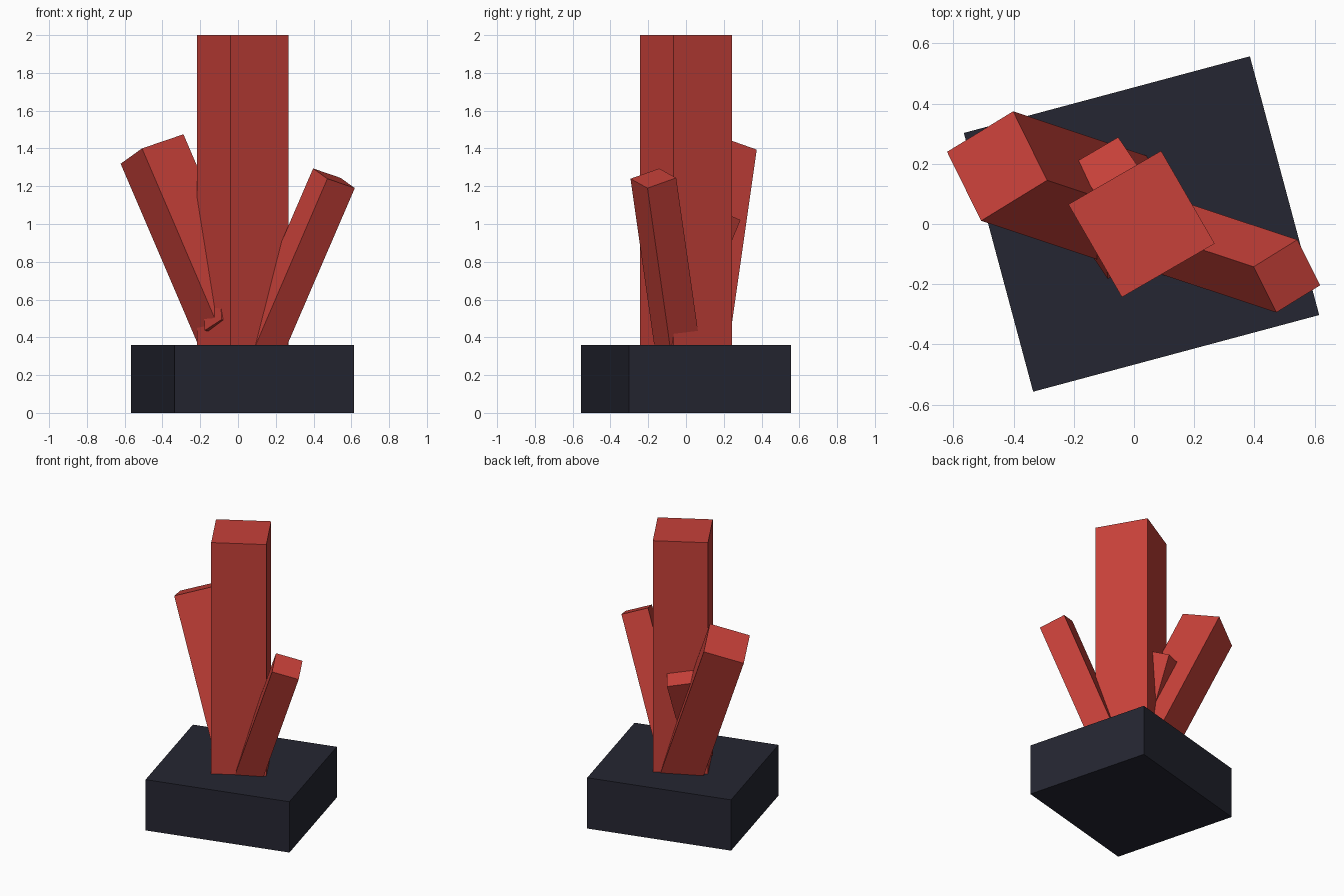
import bpy
import bmesh
from math import radians
from mathutils import Matrix, Vector

old = bpy.data.objects.get("Cube")
if old:
    bpy.data.objects.remove(old, do_unlink=True)


def make_material(name, rgb):
    mat = bpy.data.materials.new(name)
    mat.use_nodes = True
    mat.diffuse_color = (*rgb, 1)
    mat.node_tree.nodes["Principled BSDF"].inputs["Base Color"].default_value = (*rgb, 1)
    return mat


red = make_material("crystal red", (0.57, 0.052, 0.041))
dark = make_material("dark stone", (0.0185, 0.0194, 0.032))


def add_block(name, matrix, mat):
    """Unit cube shaped by a matrix, with flat faces."""
    mesh = bpy.data.meshes.new(name)
    bm = bmesh.new()
    bmesh.ops.create_cube(bm, size=1, matrix=matrix)
    bmesh.ops.recalc_face_normals(bm, faces=bm.faces)
    bm.to_mesh(mesh)
    bm.free()
    mesh.materials.append(mat)
    obj = bpy.data.objects.new(name, mesh)
    bpy.context.collection.objects.link(obj)
    return obj


def upright(name, size, z_bottom, turn, mat):
    """Standing block, turned about the vertical axis."""
    place = Matrix.Translation((0.025, 0, z_bottom + size[2] / 2))
    add_block(name, place @ Matrix.Rotation(radians(turn), 4, "Z")
              @ Matrix.Diagonal((*size, 1)), mat)


def leaning(name, top, edge, axis, side, z_bottom):
    """Square crystal whose end face is centred on top, leaning along axis."""
    axis = Vector(axis).normalized()
    u = Vector(edge)
    u = (u - axis * u.dot(axis)).normalized()
    v = axis.cross(u)
    length = (top[2] - z_bottom) / axis.z
    frame = Matrix((u, v, axis)).transposed().to_4x4()
    place = Matrix.Translation(Vector(top) - axis * length / 2)
    add_block(name, place @ frame @ Matrix.Diagonal((side, side, length, 1)), red)


# Plinth and tall central crystal
upright("base", (0.984, 0.89, 0.36), 0, 15, dark)
upright("main_crystal", (0.356, 0.356, 1.75), 0.25, 30, red)

# Leaning crystals around the centre
leaning("right_crystal", (-0.455, 0.1925, 1.397), (0.22, 0.135, 0.075),
        (-0.39, 0.13, 0.911), 0.268, 0.2)
leaning("left_crystal", (0.508, -0.173, 1.242), (0.145, 0.09, -0.05),
        (0.393, -0.13, 0.912), 0.178, 0.2)
leaning("back_crystal", (-0.08, 0.18, 1.065), (0.145, 0.085, -0.03),
        (-0.03, 0.38, 0.92), 0.17, 0.45)
